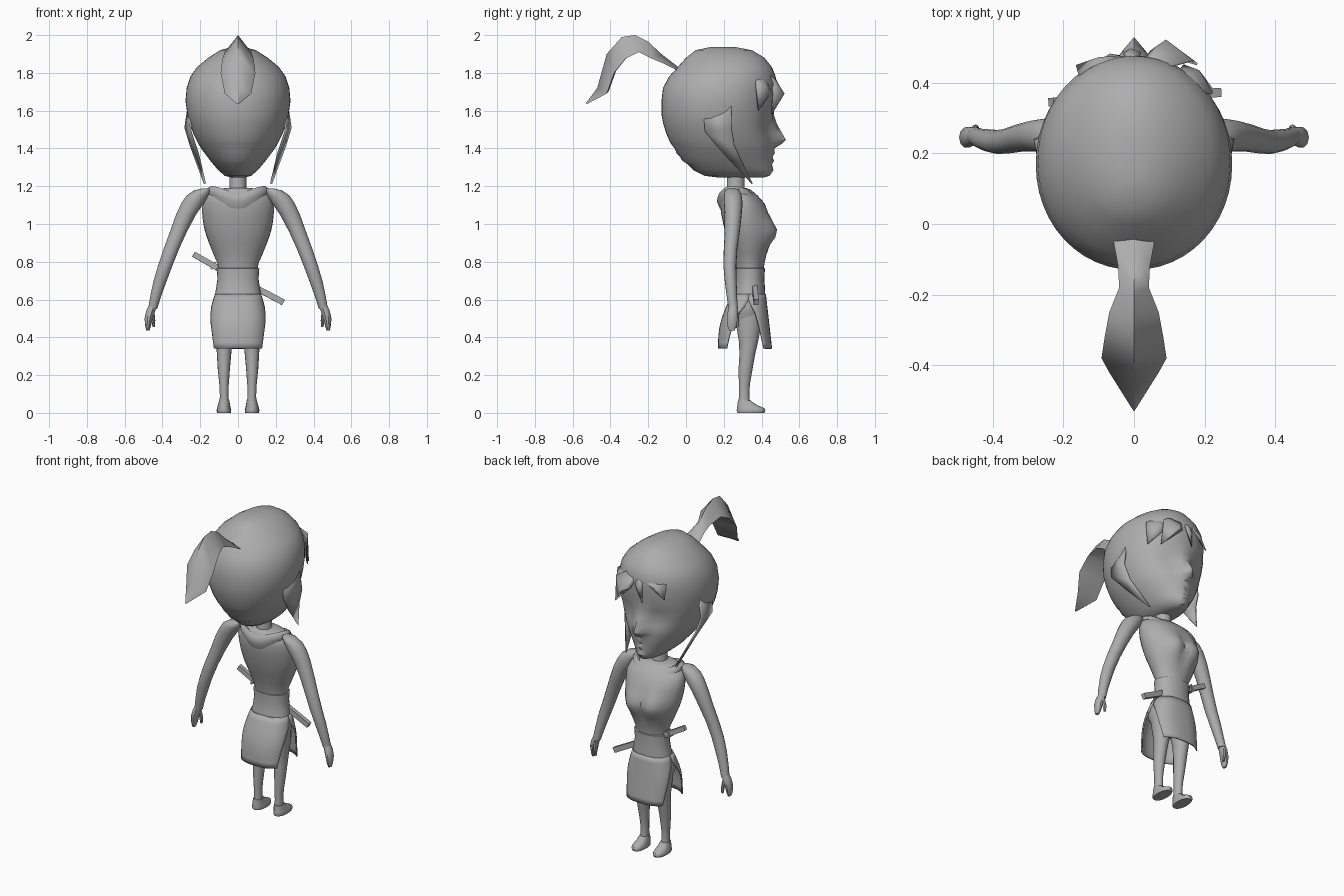
import bpy, bmesh, math
from mathutils import Vector

grey = bpy.data.materials.new("plain grey")
grey.diffuse_color = (0.42, 0.42, 0.42, 1)


def make(name, verts, faces, angle=40, mirror=False, solid=0):
    me = bpy.data.meshes.new(name)
    me.from_pydata([tuple(v) for v in verts], [], faces)
    bm = bmesh.new()
    bm.from_mesh(me)
    bmesh.ops.recalc_face_normals(bm, faces=bm.faces)
    bm.to_mesh(me)
    bm.free()
    me.materials.append(grey)
    ob = bpy.data.objects.new(name, me)
    bpy.context.collection.objects.link(ob)
    if solid:
        ob.modifiers.new("thickness", 'SOLIDIFY').thickness = solid
    if mirror:
        ob.modifiers.new("mirror", 'MIRROR').use_mirror_merge = False
    bpy.ops.object.select_all(action='DESELECT')
    ob.select_set(True)
    bpy.context.view_layer.objects.active = ob
    bpy.ops.object.shade_smooth_by_angle(angle=math.radians(angle))
    return ob


def ring(x, y0, y1, z, rx, n, p=1.0):
    """Horizontal oval between y0 and y1; p below 1 makes it squarer."""
    cy, ry, out = (y0 + y1) / 2, (y1 - y0) / 2, []
    for i in range(n):
        a = 2 * math.pi * i / n
        c, s = math.cos(a), math.sin(a)
        out.append(Vector((x + rx * math.copysign(abs(c) ** p, c),
                           cy + ry * math.copysign(abs(s) ** p, s), z)))
    return out


def loft(name, rows, n=16, p=1.0, bump=None, caps=True, **kw):
    """Rows of (x, back y, front y, z, half width) skinned together."""
    verts = [v for r in rows for v in ring(*r, n, p)]
    if bump:
        verts = [bump(v) for v in verts]
    faces = [(k * n + i, k * n + (i + 1) % n, (k + 1) * n + (i + 1) % n, (k + 1) * n + i)
             for k in range(len(rows) - 1) for i in range(n)]
    if caps:
        faces += [tuple(range(n)), tuple(range((len(rows) - 1) * n, len(rows) * n))]
    return make(name, verts, faces, **kw)


def g(d, w):
    return math.exp(-(d / w) ** 2)


# Head with nose, lips, chin and eye sockets
def face(v):
    if v.y > 0.3:
        x, z = v.x, v.z
        nose = max(0, 1 - abs(z - 1.44) / (0.13 if z > 1.44 else 0.045))
        v.y += 0.072 * nose * g(x, 0.037)
        v.y += 0.013 * (g(z - 1.378, 0.014) + g(z - 1.335, 0.014)) * g(x, 0.05)
        v.y += 0.02 * g(z - 1.275, 0.03) * g(x, 0.07)
        v.y -= 0.022 * g(z - 1.53, 0.05) * g(abs(x) - 0.1, 0.06)
    return v


head = [(0, .18, .40, 1.245, .03), (0, .10, .43, 1.255, .07), (0, .04, .445, 1.285, .105),
        (0, .01, .45, 1.315, .13), (0, -.02, .453, 1.335, .147), (0, -.03, .455, 1.355, .162),
        (0, -.05, .458, 1.375, .177), (0, -.06, .458, 1.40, .195), (0, -.08, .46, 1.425, .21),
        (0, -.09, .46, 1.445, .22), (0, -.105, .46, 1.48, .237), (0, -.12, .46, 1.53, .255),
        (0, -.13, .465, 1.58, .268), (0, -.13, .47, 1.65, .278), (0, -.122, .477, 1.72, .272),
        (0, -.09, .475, 1.78, .252), (0, -.045, .455, 1.83, .218), (0, 0, .415, 1.88, .158),
        (0, .05, .35, 1.92, .095), (0, .13, .26, 1.937, .035)]
loft("head", head, n=48, p=.98, bump=face)

# Ponytail: folded strip with a raised middle (y, middle z, edge y, edge z, half width)
tail = [(-.04, 1.83, -.04, 1.81, .06), (-.13, 1.90, -.12, 1.85, .045), (-.20, 1.965, -.18, 1.875, .042),
        (-.27, 2.0, -.25, 1.91, .07), (-.34, 1.99, -.32, 1.875, .083), (-.42, 1.90, -.38, 1.80, .092),
        (-.47, 1.72, -.42, 1.69, .07), (-.53, 1.64, -.525, 1.635, .004)]
tv, tf = [], []
for y, z, ey, ez, w in tail:
    tv += [(0, y, z), (w, ey, ez), (0, ey + .01, ez + .01), (-w, ey, ez)]
for k in range(len(tail) - 1):
    for i in range(4):
        j = (i + 1) % 4
        tf.append((k * 4 + i, k * 4 + j, k * 4 + 4 + j, k * 4 + 4 + i))
tf += [(0, 1, 2, 3), tuple(range(len(tv) - 4, len(tv)))]
make("ponytail", tv, tf, angle=85)

# Side locks hanging beside the jaw
lock = [(.25, .09, 1.62), (.262, .24, 1.66), (.258, .10, 1.49), (.284, .24, 1.51),
        (.218, .20, 1.37), (.254, .255, 1.41), (.18, .35, 1.21)]
make("side_lock", lock, [(0, 1, 3, 2), (2, 3, 5, 4), (4, 5, 6)], mirror=True, solid=.012)


# Fringe locks: leaf shapes folded along a middle line
def leaf(name, root, left, mid, right, tip):
    make(name, [root, left, mid, right, tip],
         [(0, 1, 2), (0, 2, 3), (1, 4, 2), (2, 4, 3)], angle=45, solid=.006)


leaf("fringe_right", (0, .42, 1.85), (.045, .49, 1.71), (.09, .522, 1.69), (.165, .465, 1.75), (.18, .455, 1.58))
leaf("fringe_side", (.10, .40, 1.83), (.14, .452, 1.70), (.185, .435, 1.72), (.222, .37, 1.75), (.222, .385, 1.60))
leaf("fringe_middle", (0, .44, 1.83), (-.03, .482, 1.74), (-.01, .497, 1.73), (.02, .487, 1.74), (-.03, .485, 1.63))
leaf("fringe_left", (0, .415, 1.86), (-.155, .415, 1.77), (-.10, .472, 1.74), (-.04, .477, 1.76), (-.165, .45, 1.67))

# Neck
loft("neck", [(0, .20, .33, 1.12, .06), (0, .215, .31, 1.19, .045), (0, .215, .31, 1.28, .045)], n=14)


# Torso with bust
def bust(v):
    if v.y > .32:
        v.y += .055 * g(v.z - .96, .075) * g(abs(v.x) - .07, .07)
    return v


loft("torso", [(0, .265, .41, .75, .104), (0, .26, .415, .79, .108), (0, .245, .425, .84, .13),
               (0, .23, .43, .89, .15), (0, .215, .435, .93, .165), (0, .205, .437, .97, .177),
               (0, .195, .435, 1.01, .185), (0, .185, .43, 1.06, .19), (0, .18, .415, 1.11, .19),
               (0, .185, .38, 1.15, .175), (0, .195, .345, 1.18, .13), (0, .21, .32, 1.19, .07)],
     n=32, bump=bust)


# Loose collar draped around the neck, sagging in the middle at front and back
def drape(v):
    v.z -= .2 * max(0, v.y - .26) + .04 * g(v.x, .09)
    return v


loft("collar", [(0, .18, .40, 1.12, .15), (0, .163, .395, 1.16, .16), (0, .17, .375, 1.19, .165),
                (0, .185, .355, 1.205, .145), (0, .20, .335, 1.185, .09)],
     n=28, bump=drape, caps=False, angle=60)

# Waist sash
loft("sash", [(0, .245, .42, .61, .125), (0, .255, .418, .66, .116), (0, .26, .415, .71, .109),
              (0, .258, .418, .765, .113), (0, .28, .40, .77, .09)], n=24, p=.95)

# Skirt: hip band, then front and back panels with arched side slits
loft("hips", [(0, .26, .40, .45, .10), (0, .225, .412, .53, .135), (0, .225, .418, .57, .137),
              (0, .243, .42, .63, .122)], n=24, p=.9)


def panel(name, sign):
    n, rows, verts, faces = 16, 10, [], []
    for k in range(rows):
        t = k / (rows - 1)
        z = .63 - .29 * t
        slit = 0 if t < .2 else .72 * ((t - .2) / .8) ** .5
        cy = .333 - .015 * t
        ry = .09 + (.048 * t if sign > 0 else .06 * math.sin(min(1, t * 1.3) * math.pi / 2))
        rx = .122 + .036 * math.sin(min(1, t * 1.7) * math.pi / 2)
        for i in range(n + 1):
            a = slit + (math.pi - 2 * slit) * i / n
            c, s = math.cos(a), max(0, math.sin(a))
            verts.append((rx * math.copysign(abs(c) ** .75, c), cy + sign * ry * s ** .85, z))
    w = n + 1
    for k in range(rows - 1):
        for i in range(n):
            faces.append((k * w + i, k * w + i + 1, k * w + w + i + 1, k * w + w + i))
    make(name, verts, faces, solid=.008)


panel("skirt_front", 1)
panel("skirt_back", -1)

# Legs and feet
loft("leg", [(.073, .277, .342, .03, .027), (.073, .28, .335, .09, .023), (.074, .28, .338, .15, .025),
             (.075, .278, .352, .23, .032), (.074, .283, .366, .31, .038), (.072, .28, .382, .38, .043),
             (.07, .265, .40, .47, .055), (.066, .26, .405, .55, .06)], n=16, mirror=True)
loft("foot", [(.074, .272, .415, 0, .036), (.075, .268, .42, .012, .039), (.075, .27, .415, .025, .036),
              (.074, .272, .375, .042, .032), (.073, .275, .342, .065, .027)], n=16, p=.9, mirror=True)

# Arms and hands
loft("arm", [(.452, .225, .275, .55, .024), (.435, .215, .27, .62, .029), (.412, .205, .268, .70, .035),
             (.385, .198, .266, .78, .038), (.352, .20, .272, .87, .041), (.315, .205, .285, .96, .045),
             (.275, .205, .295, 1.05, .053), (.24, .20, .30, 1.11, .06), (.215, .20, .295, 1.15, .058),
             (.19, .205, .285, 1.178, .042), (.17, .225, .265, 1.188, .02)], n=16, mirror=True, angle=60)
loft("hand", [(.478, .228, .258, .435, .008), (.476, .218, .268, .46, .015), (.473, .215, .275, .50, .022),
              (.462, .22, .276, .54, .024), (.45, .226, .272, .57, .022)], n=10, mirror=True)
loft("thumb", [(.446, .262, .278, .455, .007), (.448, .258, .282, .49, .01),
               (.455, .245, .275, .54, .012)], n=8, mirror=True)


# Short sword pushed through the sash
def bar(name, a, b, w, h):
    a, b = Vector(a), Vector(b)
    d = (b - a).normalized()
    s = d.cross(Vector((0, 0, 1))).normalized() * w
    u = s.cross(d).normalized() * h
    verts = [p + i * s + j * u for p in (a, b) for i, j in ((-1, -1), (1, -1), (1, 1), (-1, 1))]
    make(name, verts, [(0, 1, 2, 3), (4, 5, 6, 7), (0, 1, 5, 4), (1, 2, 6, 5), (2, 3, 7, 6), (3, 0, 4, 7)], angle=20)


bar("scabbard", (-.13, .35, .78), (.24, .372, .585), .013, .016)
bar("sword_handle", (-.235, .345, .84), (-.13, .35, .78), .012, .015)
bar("sword_guard", (-.135, .35, .783), (-.125, .35, .777), .02, .022)
